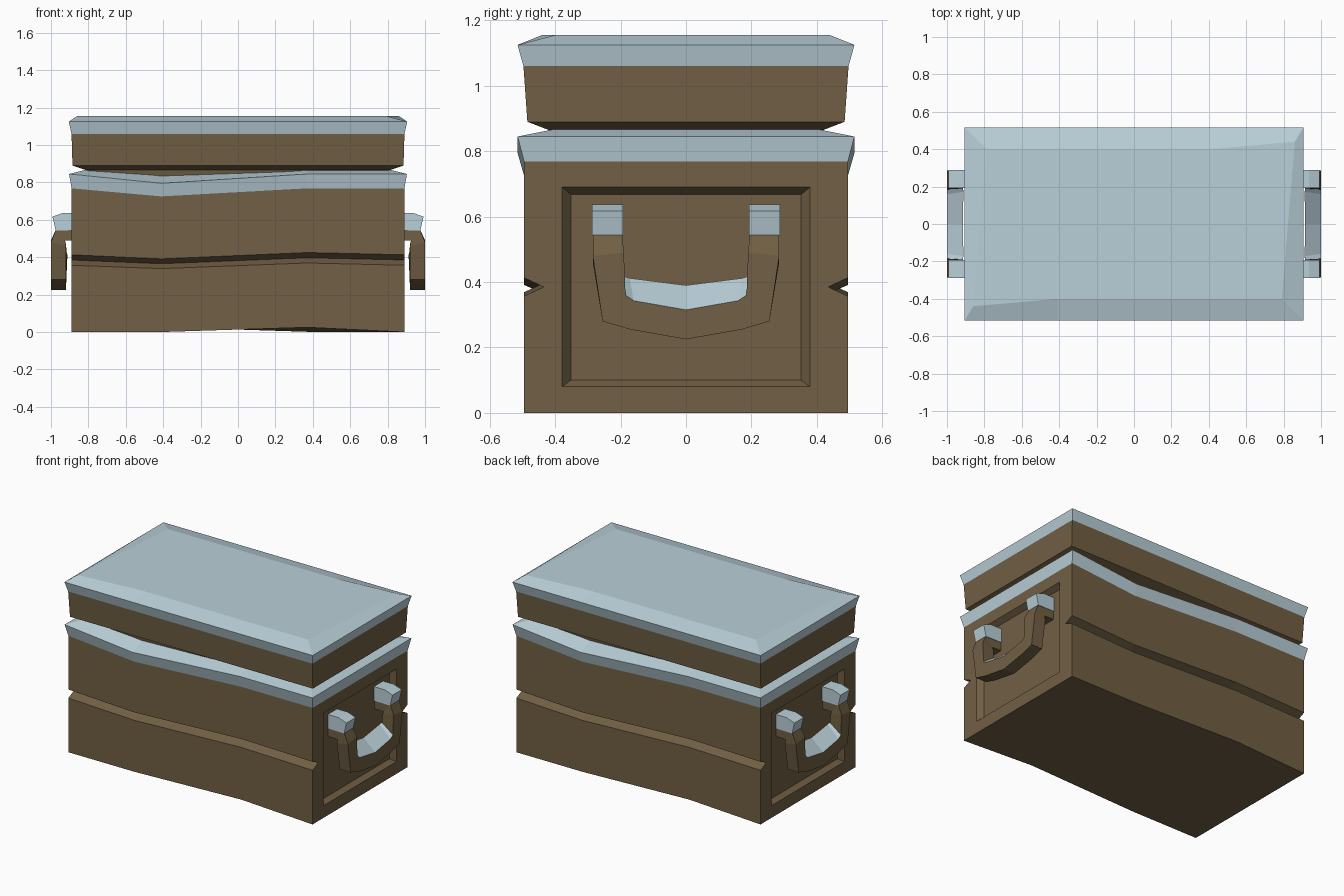
import bpy, bmesh
from mathutils import Vector

if "Cube" in bpy.data.objects:
    bpy.data.objects.remove(bpy.data.objects["Cube"])


def material(name, rgb):
    m = bpy.data.materials.new(name)
    m.diffuse_color = (*rgb, 1)
    m.use_nodes = True
    m.node_tree.nodes["Principled BSDF"].inputs["Base Color"].default_value = m.diffuse_color
    return m


WOOD = material("brown wood", (0.165, 0.115, 0.058))
SNOW = material("pale blue snow", (0.49, 0.63, 0.69))


def finish(bm, name, rule=None):
    """Turn a bmesh into a flat shaded object; rule marks the snow faces."""
    bmesh.ops.recalc_face_normals(bm, faces=bm.faces[:])
    bm.normal_update()
    for f in bm.faces:
        f.material_index = 1 if rule and rule(f) else 0
    me = bpy.data.meshes.new(name)
    bm.to_mesh(me)
    bm.free()
    me.materials.append(WOOD)
    me.materials.append(SNOW)
    ob = bpy.data.objects.new(name, me)
    bpy.context.collection.objects.link(ob)
    return ob


def loft(loops, name, snow_from=99, rule=None):
    """Skin a stack of equal loops and cap both ends."""
    bm = bmesh.new()
    rings = [[bm.verts.new(p) for p in loop] for loop in loops]
    tag = bm.faces.layers.int.new("band")
    for k, (a, b) in enumerate(zip(rings, rings[1:])):
        for i in range(len(a)):
            j = (i + 1) % len(a)
            bm.faces.new((a[i], a[j], b[j], b[i]))[tag] = k
    bm.faces.new(rings[0][::-1])[tag] = -1
    bm.faces.new(rings[-1])[tag] = len(rings)
    return finish(bm, name, rule or (lambda f: f[tag] >= snow_from))


def ring(front):
    """Front points plus the same points turned half way round."""
    return front + [(-x, -y, z) for x, y, z in front]


def level(ex, ey, z, dip=0.0, rise=0.0):
    return ring([(-ex, -ey, z), (-0.41, -ey, z + dip), (0.37, -ey, z + rise), (ex, -ey, z)])


# Chest body: wavy groove front and back, snow on the rim
body = loft([
    level(0.89, 0.495, 0.0, 0, 0.025),
    level(0.89, 0.495, 0.357, -0.018, 0.012),
    level(0.89, 0.435, 0.385, -0.02, 0.012),
    level(0.89, 0.495, 0.413, -0.022, 0.012),
    level(0.89, 0.495, 0.768, -0.043, 0.0),
    level(0.903, 0.515, 0.845, -0.05, 0.0),
    level(0.81, 0.40, 0.868, -0.028, 0.0),
], "chest_body", snow_from=4)

# Lid: narrow neck, wooden band, flared snow cap with an uneven top
lid_top = ring([(-0.86, -0.44, 1.155), (-0.41, -0.40, 1.155),
                (0.37, -0.40, 1.155), (0.79, -0.40, 1.155)])
loft([
    level(0.80, 0.41, 0.80),
    level(0.81, 0.42, 0.865),
    level(0.885, 0.485, 0.89),
    level(0.89, 0.497, 1.06),
    level(0.905, 0.515, 1.125),
    lid_top,
], "lid", snow_from=3)


def panel(x, hy, z0, z1):
    return [(x, -hy, z0), (x, hy, z0), (x, hy, z1), (x, -hy, z1)]


# Handle cross-sections (one half, from wall to middle of the grip)
half = [
    [(0.85, 0.285, 0.55), (0.85, 0.195, 0.55), (0.85, 0.195, 0.49), (0.85, 0.285, 0.49)],
    [(0.975, 0.285, 0.545), (0.975, 0.195, 0.545), (0.925, 0.195, 0.49), (0.925, 0.285, 0.49)],
    [(1.0, 0.285, 0.48), (1.0, 0.19, 0.49), (0.92, 0.19, 0.47), (0.92, 0.285, 0.46)],
    [(1.0, 0.255, 0.28), (1.0, 0.185, 0.36), (0.915, 0.19, 0.418), (0.92, 0.255, 0.28)],
    [(1.0, 0.17, 0.255), (1.0, 0.16, 0.343), (0.912, 0.172, 0.412), (0.92, 0.17, 0.255)],
    [(1.0, 0, 0.225), (1.0, 0, 0.315), (0.915, 0, 0.39), (0.92, 0, 0.225)],
]
sections = half + [[(x, -y, z) for x, y, z in s] for s in half[-2::-1]]


def turned(loops, s):
    return [[(s * x, s * y, z) for x, y, z in loop] for loop in loops]


def grip_snow(f):
    c = f.calc_center_median()
    return f.normal.z > 0.3 and c.z < 0.45 and abs(c.y) < 0.185


for side, s in (("right", 1), ("left", -1)):
    # Recessed end panel
    cutter = loft(turned([panel(0.8567, 0.352, 0.10, 0.668), panel(0.89, 0.379, 0.08, 0.69),
                          panel(0.93, 0.379, 0.08, 0.69)], s), "panel_cutter")
    cutter.hide_render = True
    mod = body.modifiers.new("recess", "BOOLEAN")
    mod.operation, mod.solver, mod.object = "DIFFERENCE", "EXACT", cutter
    bpy.context.view_layer.objects.active = body
    bpy.ops.object.modifier_apply(modifier=mod.name)
    bpy.data.objects.remove(cutter)

    # Handle with snow on the grip
    loft(turned(sections, s), side + "_handle", rule=grip_snow)

    # Snow caps on the handle arms
    for tag, yc in (("front", -0.24), ("back", 0.24)):
        cap = [[(0.85, y, 0.545), (0.975, y, 0.543), (0.992, y, 0.617),
                (0.935, y, 0.637), (0.85, y, 0.637)] for y in (yc - 0.048, yc + 0.048)]
        loft(turned(cap, s), f"{side}_{tag}_arm_snow", rule=lambda f: True)
